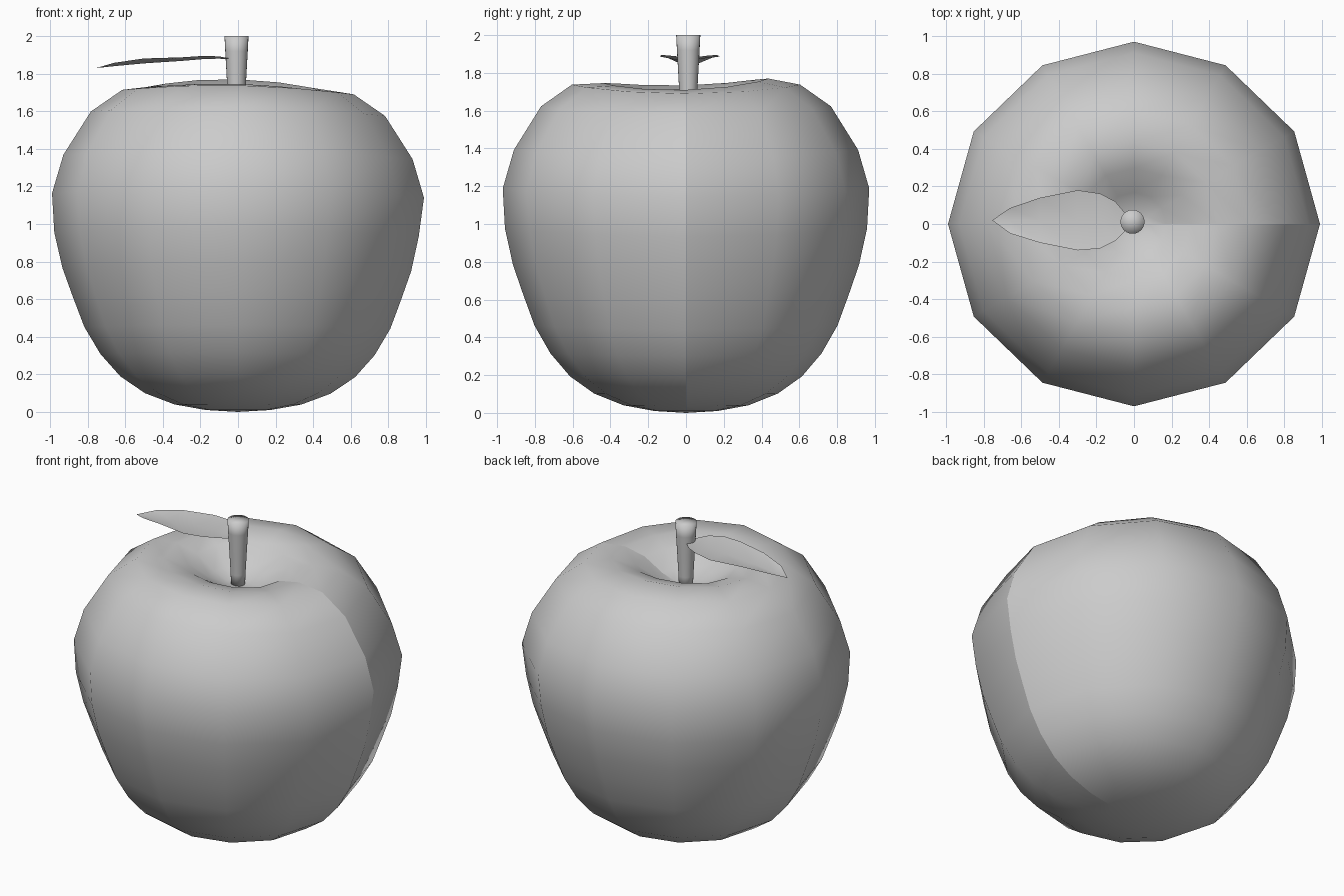
import bpy, bmesh
from math import sin, cos, pi

if "Cube" in bpy.data.objects:
    bpy.data.objects.remove(bpy.data.objects["Cube"])


def finish(name, bm, sharp=()):
    bmesh.ops.recalc_face_normals(bm, faces=bm.faces)
    for f in bm.faces:
        f.smooth = True
    for e in sharp:
        e.smooth = False
    me = bpy.data.meshes.new(name)
    bm.to_mesh(me)
    bm.free()
    ob = bpy.data.objects.new(name, me)
    bpy.context.collection.objects.link(ob)
    return ob


def lathe(bm, rings, bottom, top):
    """Skin closed rings of points between a bottom and a top pole."""
    rows = [[bm.verts.new(p) for p in ring] for ring in rings]
    n = len(rows[0])
    for a, b in zip(rows, rows[1:]):
        for i in range(n):
            j = (i + 1) % n
            bm.faces.new((a[i], a[j], b[j], b[i]))
    for row, p in ((rows[0], bottom), (rows[-1], top)):
        pole = bm.verts.new(p)
        for i in range(n):
            bm.faces.new((row[i], row[(i + 1) % n], pole))
    return rows


# Fruit: 12-sided turned profile (radius, height), slightly uneven by angle
profile = [(0.17, 0.01), (0.335, 0.04), (0.49, 0.1), (0.62, 0.19), (0.725, 0.31),
           (0.81, 0.455), (0.87, 0.615), (0.925, 0.77), (0.968, 0.96), (0.98, 1.17),
           (0.92, 1.375), (0.775, 1.605), (0.61, 1.72), (0.44, 1.74), (0.3, 1.705),
           (0.17, 1.62), (0.08, 1.585)]
rings = []
for r, z in profile:
    sway = min(1.0, z / 1.1)
    ring = []
    for i in range(12):
        t = 2 * pi * i / 12
        rr = r * (1 + 0.01 * cos(2 * t))
        if z < 1.1:
            rr -= 0.018 * sway * max(0, cos(t))
        back = 0.012 * sin(t) if 0.2 < r < 0.5 and z > 1 else 0
        zz = z + sway * (-0.012 * cos(t) - 0.018 * cos(2 * t)) * min(1, r / 0.4) + back
        ring.append((rr * cos(t), rr * sin(t), zz))
    rings.append(ring)
bm = bmesh.new()
rows = lathe(bm, rings, (0, 0, 0), (0, 0, 1.575))
seam = [bm.edges.get((a[0], b[0])) for a, b in zip(rows, rows[1:])]
finish("apple_body", bm, seam)

# Stem: tapered round peg
bm = bmesh.new()
stem = [(0.042, 1.57), (0.045, 1.65), (0.052, 1.78), (0.06, 1.92), (0.064, 2.0)]
rings = [[(-0.008 + r * cos(2 * pi * i / 24), 0.012 + r * sin(2 * pi * i / 24), z)
          for i in range(24)] for r, z in stem]
lathe(bm, rings, (-0.008, 0.012, 1.57), (-0.008, 0.012, 2.0))
finish("stem", bm)

# Leaf: folded sheet (x, lower y, upper y, midrib z, edge z)
sections = [(-0.04, -0.03, 0.05, 1.875, 1.88), (-0.1, -0.09, 0.12, 1.88, 1.892),
            (-0.18, -0.13, 0.162, 1.878, 1.895), (-0.3, -0.14, 0.18, 1.868, 1.887),
            (-0.5, -0.10, 0.14, 1.855, 1.881), (-0.66, -0.05, 0.085, 1.84, 1.858)]
bm = bmesh.new()
rows = [[bm.verts.new(p) for p in ((x, a, e), (x, 0.02, m), (x, b, e))]
        for x, a, b, m, e in sections]
tip = bm.verts.new((-0.755, 0.02, 1.83))
for k in (0, 1):
    for p, q in zip(rows, rows[1:]):
        bm.faces.new((p[k], p[k + 1], q[k + 1], q[k]))
    bm.faces.new((rows[-1][k], rows[-1][k + 1], tip))
leaf = finish("leaf", bm)
if leaf.data.polygons[0].normal.z < 0:
    leaf.data.flip_normals()
